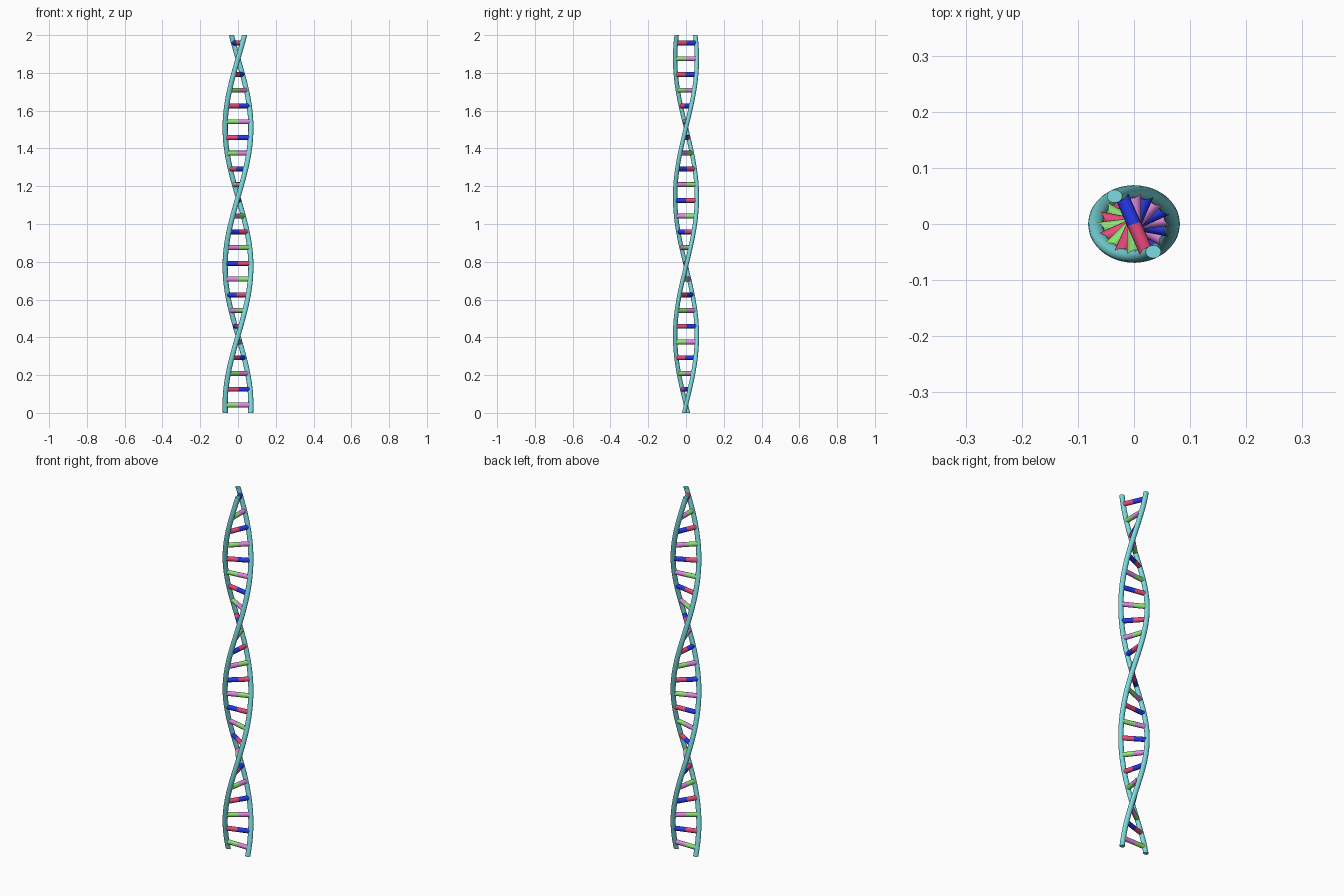
import bpy, bmesh, math
from mathutils import Matrix

if "Cube" in bpy.data.objects:
    bpy.data.objects.remove(bpy.data.objects["Cube"])

RUNGS = 24
HEIGHT = 2.0
STEP = HEIGHT / RUNGS
TWIST = math.radians(20.45)     # turn per rung
RX, RY = 0.068, 0.0575          # helix is slightly flattened in y
TUBE_X, TUBE_Y = 0.0137, 0.0116
ROD = 0.0128


def material(name, rgb):
    m = bpy.data.materials.new(name)
    m.diffuse_color = (*rgb, 1)
    m.use_nodes = True
    m.node_tree.nodes["Principled BSDF"].inputs["Base Color"].default_value = m.diffuse_color
    return m


def finish(name, bm, mat):
    bmesh.ops.recalc_face_normals(bm, faces=bm.faces)
    me = bpy.data.meshes.new(name)
    bm.to_mesh(me)
    bm.free()
    me.materials.append(mat)
    ob = bpy.data.objects.new(name, me)
    bpy.context.collection.objects.link(ob)
    bpy.context.view_layer.objects.active = ob
    ob.select_set(True)
    bpy.ops.object.shade_smooth_by_angle(angle=math.radians(35))
    ob.select_set(False)


def angle_at(z):
    return (z / STEP - 0.5) * TWIST


def strand(name, phase, mat, segs=96, sides=16):
    bm = bmesh.new()
    rings = []
    for i in range(segs + 1):
        z = HEIGHT * i / segs
        a = angle_at(z) + phase
        cx, cy = RX * math.cos(a), RY * math.sin(a)
        rings.append([bm.verts.new((cx + TUBE_X * math.cos(t), cy + TUBE_Y * math.sin(t), z))
                      for t in (2 * math.pi * k / sides for k in range(sides))])
    for lo, hi in zip(rings, rings[1:]):
        for k in range(sides):
            n = (k + 1) % sides
            bm.faces.new((lo[k], lo[n], hi[n], hi[k]))
    bm.faces.new(rings[0])
    bm.faces.new(rings[-1])
    finish(name, bm, mat)


def half_rung(name, index, phase, mat):
    # rod from the axis out to the strand
    z = (index + 0.5) * STEP
    bm = bmesh.new()
    place = (Matrix.Translation((0, 0, z)) @ Matrix.Diagonal((1, RY / RX, 1, 1))
             @ Matrix.Rotation(angle_at(z) + phase, 4, 'Z')
             @ Matrix.Translation((RX * 0.48, 0, 0)) @ Matrix.Rotation(math.pi / 2, 4, 'Y'))
    bmesh.ops.create_cone(bm, cap_ends=True, segments=16, radius1=ROD, radius2=ROD,
                          depth=RX * 0.96, matrix=place)
    finish(name, bm, mat)


cyan = material("cyan", (0.2, 0.72, 0.75))
magenta = material("magenta", (0.75, 0.25, 0.75))
blue = material("blue", (0.02, 0.04, 0.85))
green = material("green", (0.28, 0.78, 0.18))
red = material("red", (0.8, 0.07, 0.2))

# two backbone strands
strand("strand_a", 0, cyan)
strand("strand_b", math.pi, cyan)

# two-colour rungs, alternating pairs
for i in range(RUNGS):
    a, b = ((magenta, green), (blue, red))[i % 2]
    half_rung(f"rung_{i + 1}_a", i, 0, a)
    half_rung(f"rung_{i + 1}_b", i, math.pi, b)
